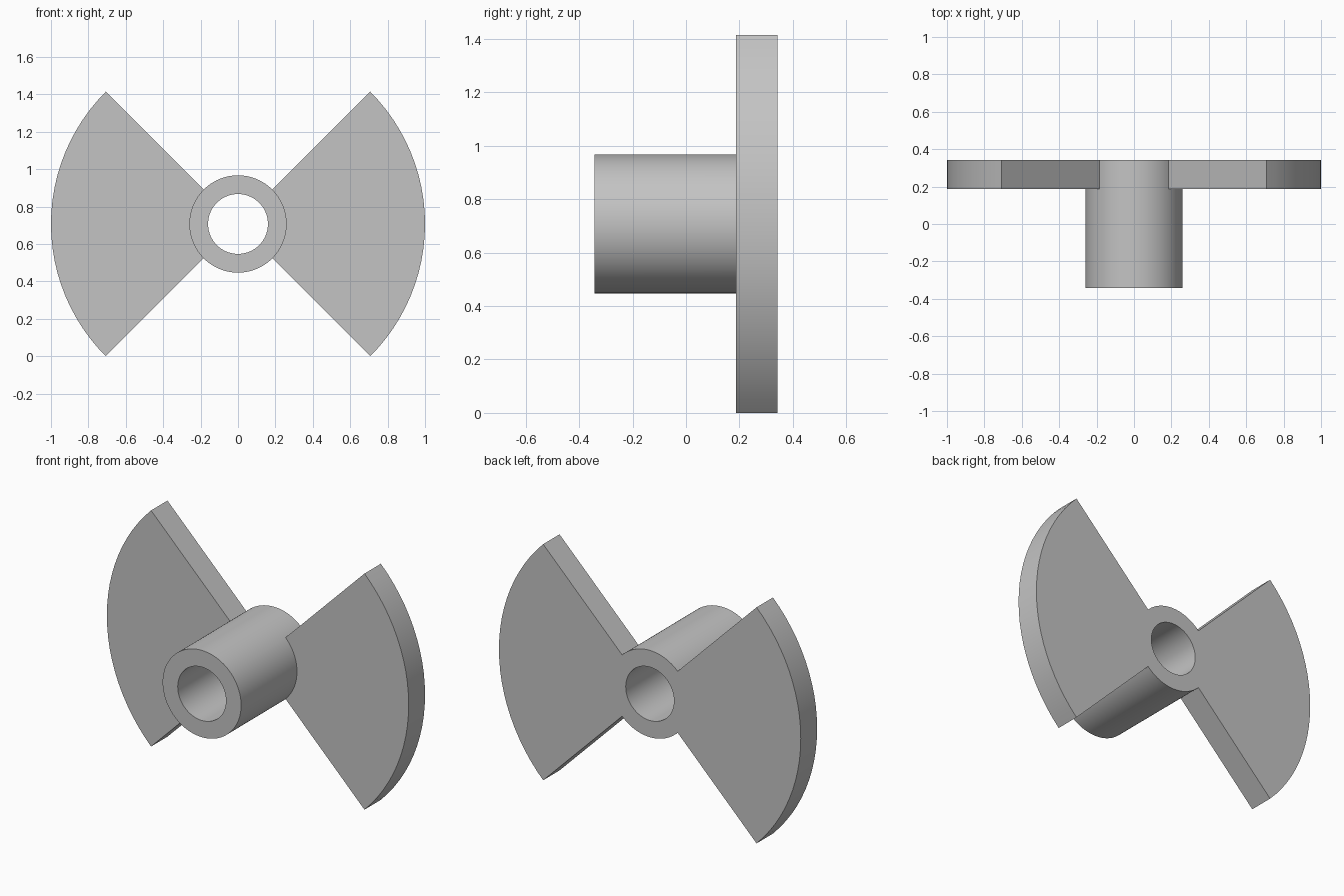
import bpy, bmesh, math

cube = bpy.data.objects.get("Cube")
if cube:
    bpy.data.objects.remove(cube, do_unlink=True)

BORE, HUB, TIP = 0.16, 0.26, 1.0          # radii
FRONT, STEP, BACK = -0.342, 0.187, 0.342  # depths along y
AXIS_Z = math.sin(math.pi / 4)            # blade corners touch the ground
SEGMENTS = 96

grey = bpy.data.materials.new("light grey")
grey.use_nodes = True
colour = (0.55, 0.55, 0.55, 1)
grey.diffuse_color = colour
grey.node_tree.nodes["Principled BSDF"].inputs["Base Color"].default_value = colour

bm = bmesh.new()


def point(angle, r, y):
    return bm.verts.new((r * math.cos(angle), y, AXIS_Z + r * math.sin(angle)))


def sweep(profile, a, b):
    """Sweep an open (radius, depth) profile from angle a to angle b."""
    for p, q in zip(profile, profile[1:]):
        bm.faces.new([point(a, *p), point(a, *q), point(b, *q), point(b, *p)])


# Hollow hub, with a fan blade wherever the direction is within 45 degrees of x
hub_profile = [(HUB, BACK), (BORE, BACK), (BORE, FRONT), (HUB, FRONT), (HUB, STEP)]
blade_profile = [(HUB, STEP), (TIP, STEP), (TIP, BACK), (HUB, BACK)]
bare_profile = [(HUB, STEP), (HUB, BACK)]
for i in range(SEGMENTS):
    a, b = (2 * math.pi * k / SEGMENTS for k in (i, i + 1))
    sweep(hub_profile, a, b)
    in_blade = abs(math.cos((a + b) / 2)) > math.cos(math.pi / 4)
    sweep(blade_profile if in_blade else bare_profile, a, b)

# Straight radial sides of the blades
for k in range(4):
    angle = math.pi / 4 + k * math.pi / 2
    bm.faces.new([point(angle, *p) for p in blade_profile])

bmesh.ops.remove_doubles(bm, verts=bm.verts, dist=0.0001)
bmesh.ops.recalc_face_normals(bm, faces=bm.faces)
mesh = bpy.data.meshes.new("hub_with_two_blades")
bm.to_mesh(mesh)
bm.free()
mesh.materials.append(grey)

rotor = bpy.data.objects.new("hub_with_two_blades", mesh)
bpy.context.collection.objects.link(rotor)
bpy.ops.object.select_all(action="DESELECT")
rotor.select_set(True)
bpy.context.view_layer.objects.active = rotor
bpy.ops.object.shade_smooth_by_angle(angle=math.radians(30))
